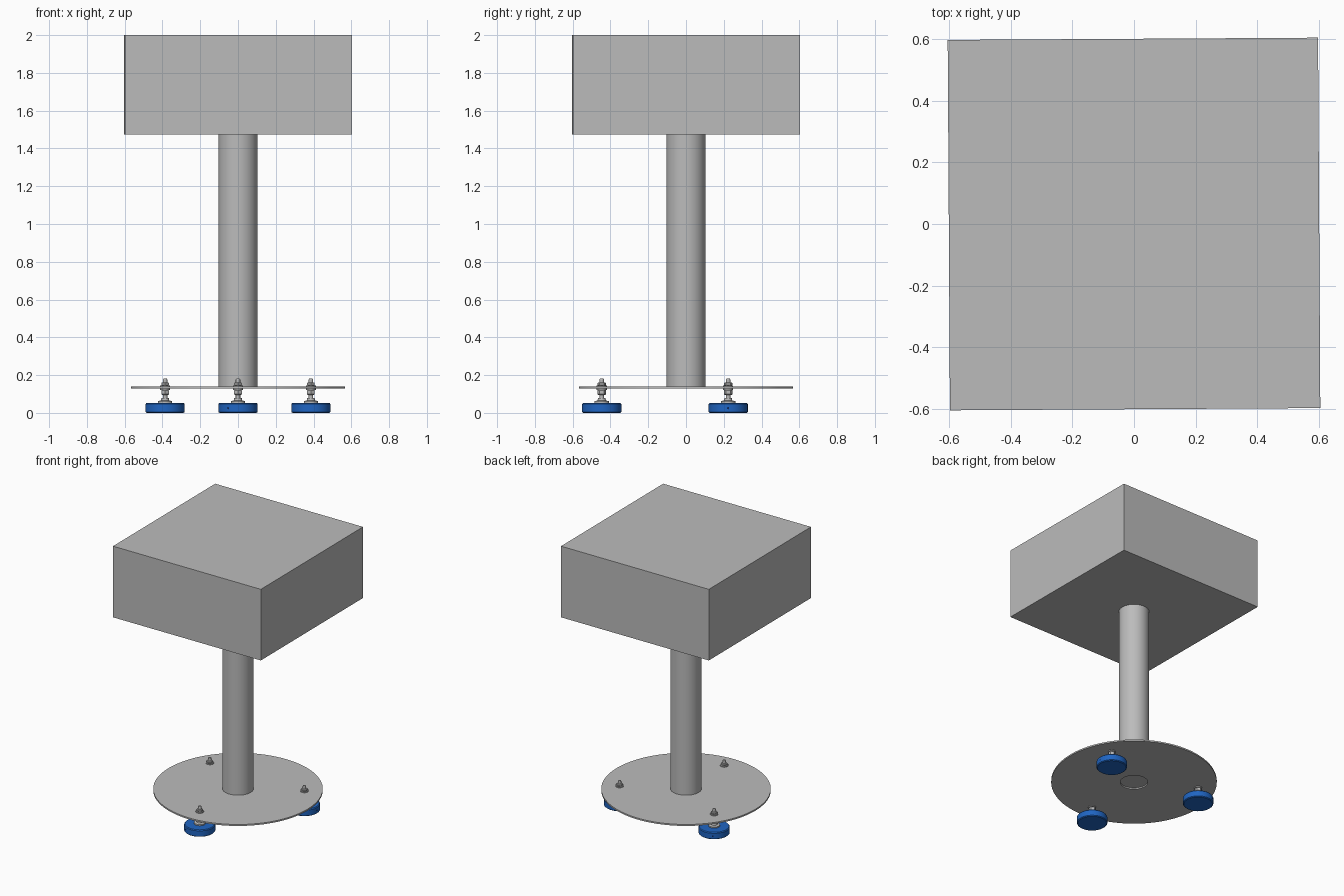
import bpy, bmesh, math
from mathutils import Matrix, Vector

old = bpy.data.objects.get("Cube")
if old:
    bpy.data.objects.remove(old, do_unlink=True)


def material(name, rgb):
    m = bpy.data.materials.new(name)
    m.use_nodes = True
    m.diffuse_color = (*rgb, 1)
    m.node_tree.nodes["Principled BSDF"].inputs["Base Color"].default_value = (*rgb, 1)
    return m


GREY = material("grey metal", (0.5, 0.5, 0.5))
BLUE = material("blue rubber", (0.014, 0.13, 0.54))
DARK = material("dark blue hole", (0.004, 0.02, 0.1))


def finish(name, bm, mat, matrix=Matrix(), smooth=True):
    bmesh.ops.recalc_face_normals(bm, faces=bm.faces)
    me = bpy.data.meshes.new(name)
    bm.to_mesh(me)
    bm.free()
    me.materials.append(mat)
    ob = bpy.data.objects.new(name, me)
    ob.matrix_world = matrix
    bpy.context.collection.objects.link(ob)
    if smooth:
        bpy.ops.object.select_all(action="DESELECT")
        ob.select_set(True)
        bpy.context.view_layer.objects.active = ob
        bpy.ops.object.shade_smooth_by_angle(angle=math.radians(30))
    return ob


def lathe(name, profile, mat, matrix=Matrix(), sides=48, closed=False, smooth=True):
    """Revolve (radius, height) points; cap the ends unless the profile is a loop."""
    bm = bmesh.new()
    rings = []
    for r, z in profile:
        angles = [2 * math.pi * i / sides for i in range(sides)]
        rings.append([bm.verts.new((r * math.cos(a), r * math.sin(a), z)) for a in angles])
    pairs = list(zip(rings, rings[1:]))
    if closed:
        pairs.append((rings[-1], rings[0]))
    else:
        bm.faces.new(rings[0])
        bm.faces.new(rings[-1])
    for a, b in pairs:
        for i in range(sides):
            j = (i + 1) % sides
            bm.faces.new((a[i], a[j], b[j], b[i]))
    return finish(name, bm, mat, matrix, smooth)


# Head box, turned very slightly about the column
bm = bmesh.new()
bmesh.ops.create_cube(bm, size=1)
bmesh.ops.scale(bm, vec=Vector((1.202, 1.202, 0.525)), verts=bm.verts)
finish("head_box", bm, GREY,
       Matrix.Translation((0, 0, 1.7375)) @ Matrix.Rotation(math.radians(0.35), 4, "Z"), False)

# Column and round base plate with a centre hole
lathe("column", [(0.104, 0.138), (0.104, 1.476)], GREY, sides=64)
lathe("base_plate", [(0.094, 0.128), (0.567, 0.128), (0.567, 0.139), (0.094, 0.139)],
      GREY, sides=96, closed=True)

# Three levelling feet around the base
for name, deg in (("front", -90), ("left", 30), ("right", 150)):
    turn = Matrix.Rotation(math.radians(deg), 4, "Z")
    place = turn @ Matrix.Translation((0.446, 0, 0))
    lathe(name + "_foot_pad", [(0.098, 0), (0.104, 0.005), (0.104, 0.046),
                               (0.099, 0.052), (0.08, 0.053)], BLUE, place)
    lathe(name + "_foot_washer", [(0.038, 0.05), (0.038, 0.062), (0.022, 0.066),
                                  (0.02, 0.078)], GREY, place, 32)
    lathe(name + "_foot_stud", [(0.012, 0.06), (0.012, 0.176), (0.009, 0.181)],
          GREY, place, 20)
    # Nuts and washers clamping the plate
    for side, low, high in (("lower", 0.096, 0.122), ("upper", 0.145, 0.16)):
        lathe(f"{name}_{side}_nut", [(0.02, low), (0.023, low + 0.003),
                                     (0.023, high - 0.003), (0.02, high)],
              GREY, place, 6, smooth=False)
    lathe(name + "_lower_washer", [(0.027, 0.121), (0.027, 0.129)], GREY, place, 32)
    lathe(name + "_upper_washer", [(0.027, 0.138), (0.027, 0.146)], GREY, place, 32)
    # Small drain hole on the rim of the pad
    hole = (place @ Matrix.Rotation(math.radians(-30), 4, "Z")
            @ Matrix.Translation((0.1, 0, 0.025)) @ Matrix.Rotation(math.pi / 2, 4, "Y"))
    lathe(name + "_pad_hole", [(0.006, 0), (0.006, 0.0045)], DARK, hole, 16)
